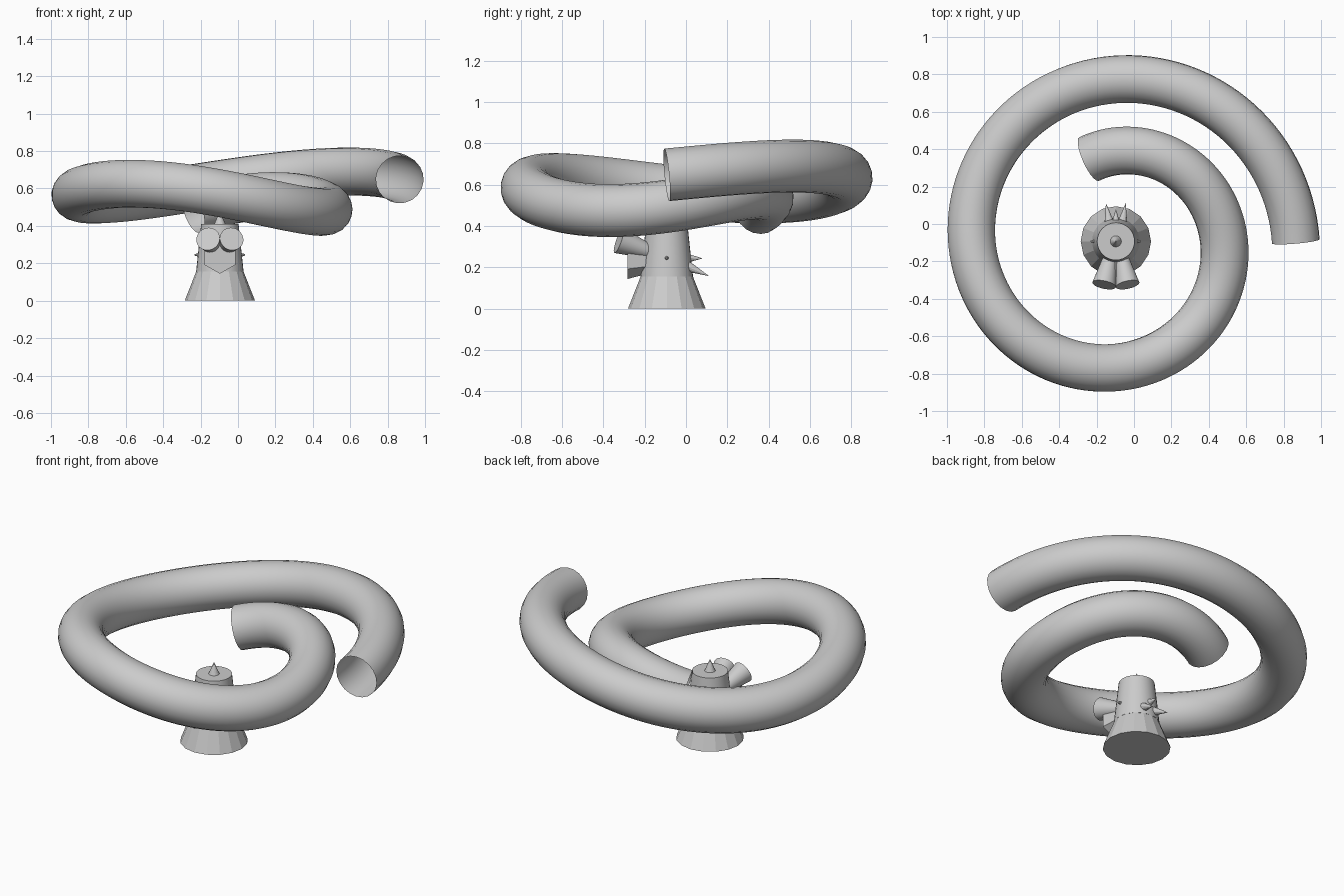
import bpy
from math import sin, cos, pi, radians
from mathutils import Vector

cube = bpy.data.objects.get("Cube")
if cube:
    bpy.data.objects.remove(cube, do_unlink=True)

grey = bpy.data.materials.new("plain_grey")
grey.use_nodes = True
grey.diffuse_color = (0.6, 0.6, 0.6, 1)
grey.node_tree.nodes["Principled BSDF"].inputs["Base Color"].default_value = (0.6, 0.6, 0.6, 1)

CX, CY = -0.097, -0.093  # axis of the body and the spiral


def frustum(name, start, end, r1, r2, sides=16, turn=0, smooth=False):
    """Cone or frustum from start to end, placed relative to the body axis."""
    a, b = Vector(start), Vector(end)
    bpy.ops.mesh.primitive_cone_add(vertices=sides, radius1=r1, radius2=r2, depth=(b - a).length)
    ob = bpy.context.object
    ob.name = name
    ob.rotation_mode = 'QUATERNION'
    aim = (b - a).to_track_quat('Z', 'Y')
    ob.rotation_quaternion = aim
    ob.location = (a + b) / 2 + Vector((CX, CY, 0))
    if turn:
        for v in ob.data.vertices:
            x, y, z = v.co
            v.co = (x * cos(turn) - y * sin(turn), x * sin(turn) + y * cos(turn), z)
    ob.data.materials.append(grey)
    if smooth:
        bpy.ops.object.shade_smooth_by_angle(angle=radians(35))
    return ob


# Body: flared skirt, tapering trunk and a small spike on top
frustum("skirt", (0, 0, 0), (0, 0, 0.155), 0.188, 0.127)
frustum("trunk", (0, 0, 0.155), (0, 0, 0.41), 0.127, 0.1, 32, smooth=True)
frustum("top_spike", (0, 0, 0.41), (0, 0, 0.48), 0.03, 0)

# Six-sided snout, wider at the front, with a corner pointing down
frustum("snout", (0, -0.08, 0.24), (0, -0.19, 0.24), 0.068, 0.096, 6)

# Mirrored pairs: flared eyes, side nubs and back spikes
for side, s in (("left", 1), ("right", -1)):
    frustum(side + "_eye", (s * 0.03, -0.08, 0.275), (s * 0.063, -0.232, 0.33),
            0.035, 0.064, 32, smooth=True)
    frustum(side + "_nub", (s * 0.1, 0, 0.245), (s * 0.135, 0, 0.245), 0.014, 0.004, 8)
    frustum(side + "_back_spike", (s * 0.035, 0.1, 0.205), (s * 0.053, 0.205, 0.158),
            0.026, 0, 12)
frustum("upper_back_spike", (0, 0.1, 0.245), (0, 0.173, 0.243), 0.022, 0, 12)

# Open spiral tube that widens clockwise and waves up and down
curve = bpy.data.curves.new("spiral_tube", 'CURVE')
curve.dimensions = '3D'
curve.bevel_depth = 0.128
curve.bevel_resolution = 8
curve.use_fill_caps = False
steps = 160
spline = curve.splines.new('POLY')
spline.points.add(steps)
for i, p in enumerate(spline.points):
    t = i / steps
    ang = radians(108 - 468 * t)
    r = 0.463 + 0.499 * t
    z = 0.485 + 0.163 * t + 0.058 * sin(5 * pi * t)
    p.co = (CX + r * cos(ang), CY + r * sin(ang), z, 1)
tube = bpy.data.objects.new("spiral_tube", curve)
bpy.context.collection.objects.link(tube)
curve.materials.append(grey)
bpy.ops.object.select_all(action='DESELECT')
tube.select_set(True)
bpy.context.view_layer.objects.active = tube
bpy.ops.object.convert(target='MESH')
bpy.ops.object.shade_smooth_by_angle(angle=radians(40))
